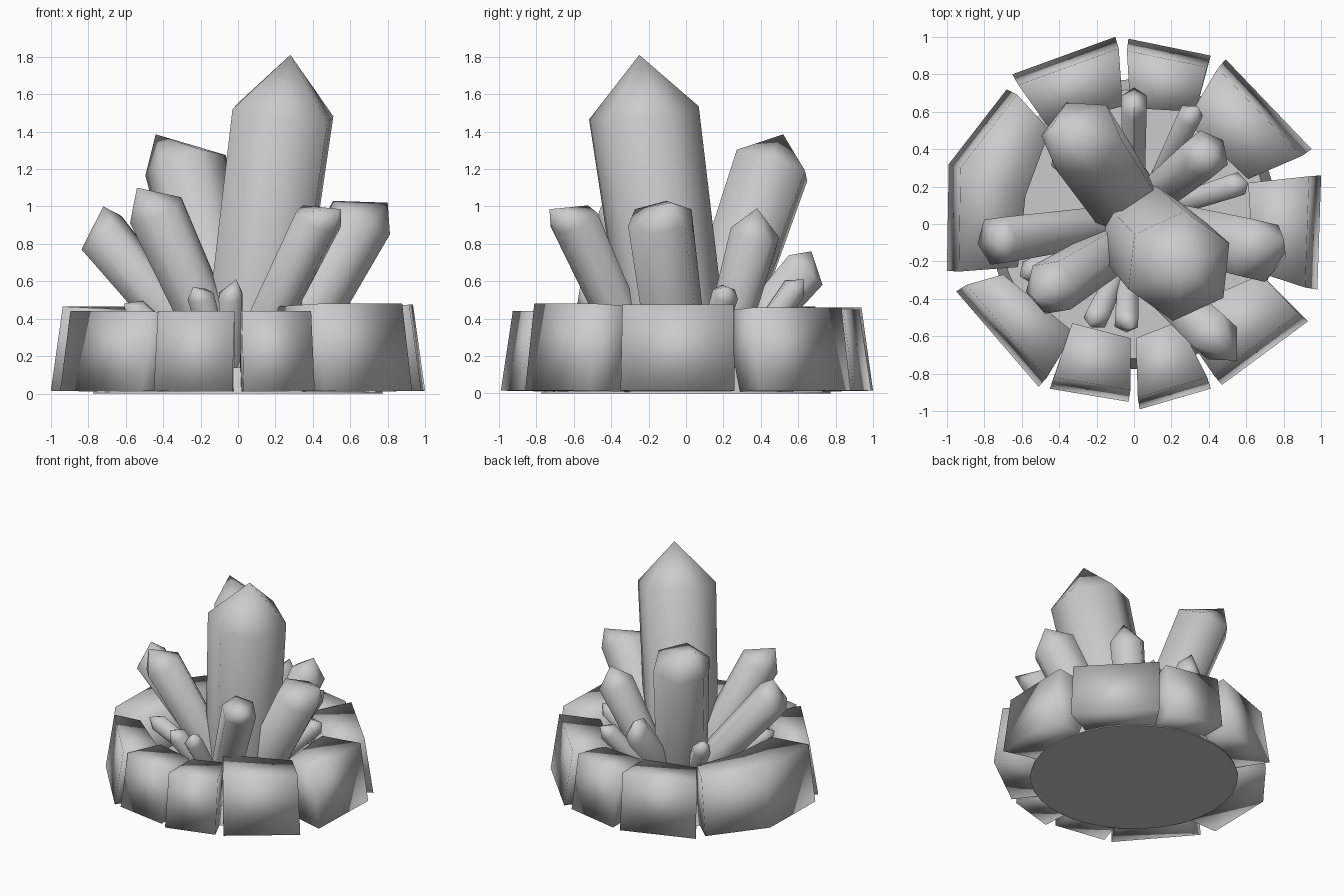
import bpy, bmesh, math
from mathutils import Vector

if "Cube" in bpy.data.objects:
    bpy.data.objects.remove(bpy.data.objects["Cube"])

stone = bpy.data.materials.new("grey_stone")
stone.diffuse_color = (0.6, 0.6, 0.6, 1)
stone.use_nodes = True
stone.node_tree.nodes["Principled BSDF"].inputs["Base Color"].default_value = stone.diffuse_color


def finish(bm, name, angle):
    bmesh.ops.recalc_face_normals(bm, faces=bm.faces)
    me = bpy.data.meshes.new(name)
    bm.to_mesh(me)
    bm.free()
    ob = bpy.data.objects.new(name, me)
    bpy.context.collection.objects.link(ob)
    me.materials.append(stone)
    bpy.ops.object.select_all(action='DESELECT')
    ob.select_set(True)
    bpy.context.view_layer.objects.active = ob
    bpy.ops.object.shade_smooth_by_angle(angle=math.radians(angle))


def bridge(bm, a, b):
    for i in range(len(a)):
        j = (i + 1) % len(a)
        bm.faces.new((a[i], a[j], b[j], b[i]))


def crystal(name, base, shoulder, tip, r, turn=0, taper=0.82, squash=1):
    """Six-sided prism from base to shoulder, closed by an off-centre point."""
    base, shoulder, tip = Vector(base), Vector(shoulder), Vector(tip)
    axis = (shoulder - base).normalized()
    u = Vector((0, 0, 1)).cross(axis).normalized()
    v = axis.cross(u)
    bm = bmesh.new()
    rings = []
    for c, rad in ((base, r * taper), (shoulder, r)):
        ring = []
        for i in range(6):
            a = math.radians(60 * i + turn)
            p = c + (u * math.cos(a) * squash + v * math.sin(a)) * rad
            p.z = max(p.z, 0.01)
            ring.append(bm.verts.new(p))
        rings.append(ring)
    bridge(bm, *rings)
    bm.faces.new(rings[0])
    top = bm.verts.new(tip)
    for i in range(6):
        bm.faces.new((rings[1][i], rings[1][(i + 1) % 6], top))
    finish(bm, name, 65)


def rock(name, outer, inner, h):
    """Rim block: the outer wall leans inwards, the top is nearly flat."""
    pts = [Vector(p) for p in outer + inner]
    radial = sum(pts, Vector((0, 0))).normalized()
    bm = bmesh.new()
    low, high = [], []
    for i, p in enumerate(pts):
        out = i < len(outer)
        q = p - radial * 0.04 - p * 0.025 if out else p
        low.append(bm.verts.new((p.x, p.y, 0.015 if out else 0.008)))
        high.append(bm.verts.new((q.x, q.y, h if out else h - 0.015)))
    bridge(bm, low, high)
    bm.faces.new(low)
    bm.faces.new(high)
    finish(bm, name, 180)


# Round ground plate inside the rim
bm = bmesh.new()
bmesh.ops.create_cone(bm, cap_ends=True, segments=32, radius1=0.775, radius2=0.72, depth=0.14)
bmesh.ops.translate(bm, verts=bm.verts, vec=(0, 0, 0.07))
finish(bm, "ground_plate", 30)

# Ring of rim rocks: outer footprint, inner footprint, height
rocks = [
    ("back", [(0.41, 0.90), (-0.03, 0.99)], [(-0.02, 0.62), (0.33, 0.60)], 0.45),
    ("back_left", [(-0.10, 1.0), (-0.65, 0.80)], [(-0.46, 0.52), (-0.06, 0.63)], 0.46),
    ("left", [(-0.68, 0.72), (-0.99, 0.32), (-1.0, -0.25)],
     [(-0.62, -0.23), (-0.58, 0.15), (-0.45, 0.50)], 0.465),
    ("front_left", [(-0.95, -0.36), (-0.51, -0.87)], [(-0.32, -0.58), (-0.70, -0.27)], 0.44),
    ("front_mid_left", [(-0.45, -0.88), (-0.03, -0.95)], [(-0.02, -0.61), (-0.33, -0.53)], 0.44),
    ("front_mid_right", [(0.03, -0.99), (0.41, -0.88)], [(0.24, -0.52), (0.01, -0.61)], 0.44),
    ("front_right", [(0.47, -0.86), (0.93, -0.52)], [(0.68, -0.27), (0.20, -0.48)], 0.48),
    ("right", [(0.98, -0.35), (1.0, 0.26)], [(0.61, 0.22), (0.64, -0.25)], 0.475),
    ("back_right", [(0.95, 0.40), (0.49, 0.88)], [(0.28, 0.55), (0.61, 0.24)], 0.46),
]
for n, o, i, h in rocks:
    rock("rim_rock_" + n, o, i, h)

# Large crystals: base, shoulder centre, tip, radius, turn, taper, squash
crystal("tall_crystal", (0.05, -0.03, 0.06), (0.24, -0.225, 1.50), (0.28, -0.25, 1.81), 0.297, 40, 0.92)
crystal("back_left_crystal", (-0.02, 0.08, 0.10), (-0.28, 0.46, 1.22), (-0.44, 0.52, 1.385), 0.222, 20, 0.9)
crystal("front_left_crystal", (-0.04, -0.09, 0.10), (-0.44, -0.34, 0.98), (-0.54, -0.39, 1.10), 0.155, 10)
crystal("left_crystal", (-0.10, 0.00, 0.10), (-0.73, -0.09, 0.86), (-0.72, -0.10, 1.00), 0.14, 30)
crystal("front_right_crystal", (0.02, -0.22, 0.10), (0.43, -0.60, 0.93), (0.55, -0.73, 0.985), 0.135, 30)
crystal("right_crystal", (0.19, -0.03, 0.10), (0.66, -0.14, 0.94), (0.80, -0.08, 1.02), 0.18, 30, 0.9)
crystal("back_right_crystal", (0.12, 0.16, 0.10), (0.38, 0.37, 0.86), (0.42, 0.38, 0.99), 0.135, 30)
crystal("back_crystal", (0.0, 0.15, 0.10), (0.0, 0.64, 0.66), (0.0, 0.67, 0.76), 0.12, 30, 0.82, 0.65)

# Small crystals between the large ones: base, shoulder centre, tip
small = [((0.15, 0.08, 0.1), (0.55, 0.21, 0.53), (0.61, 0.22, 0.57)),
         ((-0.03, -0.25, 0.1), (-0.04, -0.52, 0.52), (-0.01, -0.56, 0.61)),
         ((-0.08, -0.25, 0.1), (-0.20, -0.50, 0.52), (-0.24, -0.54, 0.57)),
         ((0.14, 0.25, 0.1), (0.30, 0.58, 0.56), (0.34, 0.63, 0.61)),
         ((-0.15, -0.08, 0.1), (-0.55, -0.25, 0.44), (-0.61, -0.28, 0.48)),
         ((-0.12, 0.10, 0.1), (-0.38, 0.34, 0.50), (-0.43, 0.38, 0.60))]
for k, (b, s, t) in enumerate(small):
    crystal(f"small_crystal_{k + 1}", b, s, t, 0.072, 30)
